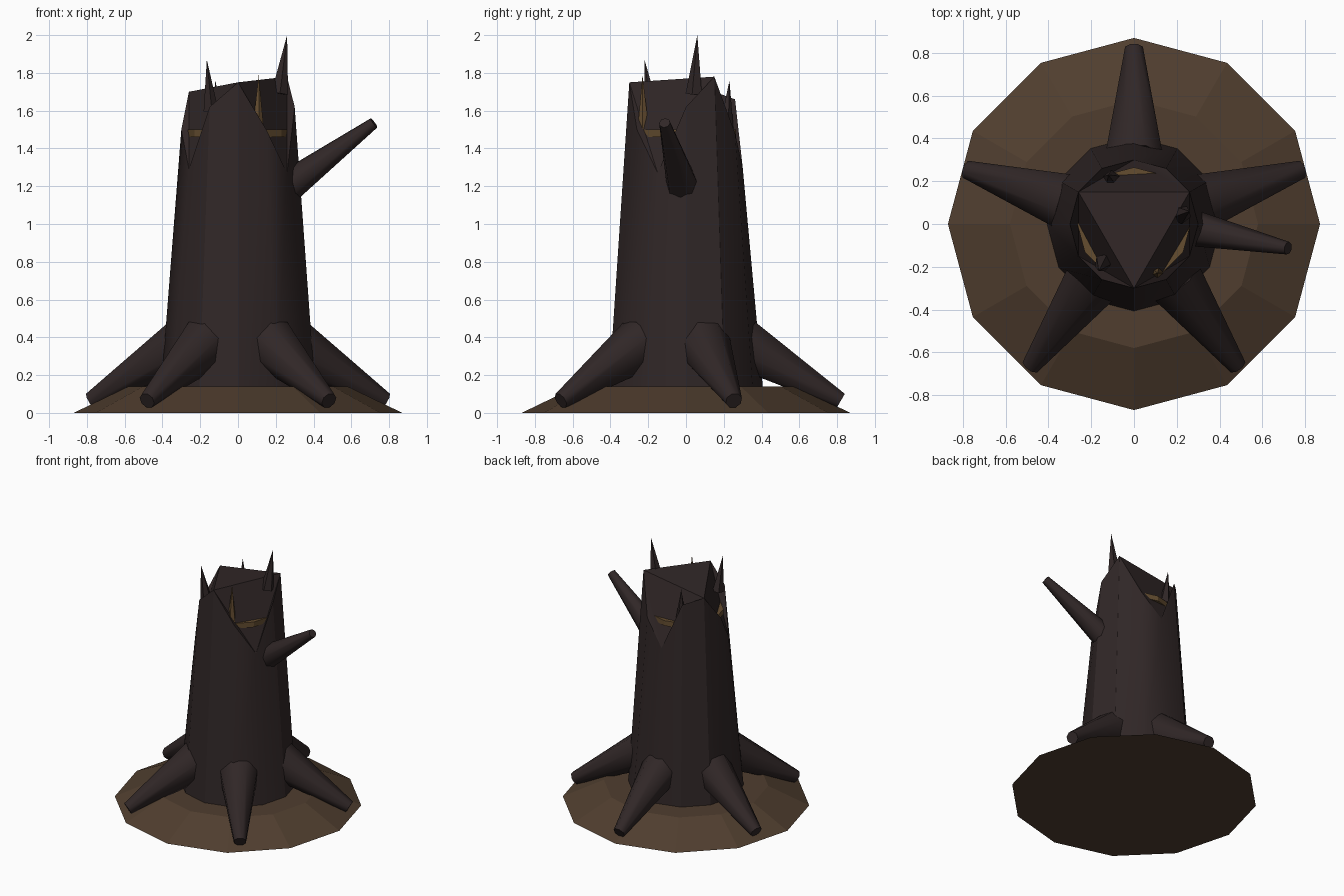
import bpy
import bmesh
from math import cos, sin, radians
from mathutils import Vector, Matrix

cube = bpy.data.objects.get("Cube")
if cube:
    bpy.data.objects.remove(cube)


def material(name, rgb):
    m = bpy.data.materials.new(name)
    m.use_nodes = True
    m.diffuse_color = (*rgb, 1)
    bsdf = next(n for n in m.node_tree.nodes if n.type == 'BSDF_PRINCIPLED')
    bsdf.inputs["Base Color"].default_value = (*rgb, 1)
    return m


BARK = material("dark bark", (0.030, 0.020, 0.020))
SOIL = material("brown soil", (0.080, 0.048, 0.028))
WOOD = material("exposed wood", (0.130, 0.075, 0.030))


def finish(name, bm, mat, smooth=None):
    bmesh.ops.recalc_face_normals(bm, faces=bm.faces)
    mesh = bpy.data.meshes.new(name)
    bm.to_mesh(mesh)
    bm.free()
    mesh.materials.append(mat)
    ob = bpy.data.objects.new(name, mesh)
    bpy.context.collection.objects.link(ob)
    if smooth:
        bpy.ops.object.select_all(action='DESELECT')
        ob.select_set(True)
        bpy.context.view_layer.objects.active = ob
        bpy.ops.object.shade_smooth_by_angle(angle=radians(smooth))
    return ob


def taper(name, start, end, r1, r2, sides, mat, smooth=None, turn=0):
    """Tapered limb running from start to end."""
    start, end = Vector(start), Vector(end)
    axis = end - start
    bm = bmesh.new()
    bmesh.ops.create_cone(bm, cap_ends=True, segments=sides, radius1=r1,
                          radius2=r2, depth=axis.length)
    rot = axis.to_track_quat('Z', 'Y').to_matrix().to_4x4()
    spin = Matrix.Rotation(radians(turn), 4, 'Z')
    bm.transform(Matrix.Translation((start + end) / 2) @ rot @ spin)
    return finish(name, bm, mat, smooth)


# Soil mound
taper("soil_mound", (0, 0, 0), (0, 0, 0.14), 0.87, 0.58, 12, SOIL)

# Trunk: round foot, jagged rim with three peaks, sunken broken top
RIM = [1.62, 1.78, 1.48, 1.30, 1.66, 1.70, 1.50, 1.29, 1.62, 1.75, 1.50, 1.27]
N = len(RIM)
bm = bmesh.new()


def ring_vert(i, r, z):
    a = radians(360 / N * i)
    return bm.verts.new((r * cos(a), r * sin(a), z))


foot = [ring_vert(i, 0.41, 0.1) for i in range(N)]
rim = [ring_vert(i, 0.30, z) for i, z in enumerate(RIM)]
for i in range(N):
    j = (i + 1) % N
    bm.faces.new((foot[i], foot[j], rim[j], rim[i]))
bm.faces.new(foot[::-1])
for p in (1, 5, 9):
    a, b, c, d, e = (rim[(p + k) % N] for k in range(5))
    for tri in ((a, b, c), (c, d, e), (a, c, e)):
        bm.faces.new(tri)
bm.faces.new((rim[1], rim[5], rim[9]))
finish("trunk", bm, BARK, 32)

# Exposed heartwood inside the broken top
taper("heartwood", (0, 0, 1.46), (0, 0, 1.50), 0.265, 0.265, 12, WOOD)

# Roots
for k in range(5):
    a = radians(90 + 72 * k)
    d = Vector((cos(a), sin(a), 0))
    taper(f"root_{k + 1}", d * 0.30 + Vector((0, 0, 0.365)),
          d * 0.82 + Vector((0, 0, 0.065)), 0.145, 0.045, 8, BARK, 50, 22.5)

# Broken branch
taper("branch", (0.28, -0.02, 1.21), (0.72, -0.113, 1.535),
      0.085, 0.03, 8, BARK, 50)

# Splinters on the rim
SPLINTERS = [
    ((0.22, 0.045, 1.69), (0.26, 0.06, 2.0), 0.047, BARK),
    ((-0.145, -0.18, 1.60), (-0.165, -0.22, 1.87), 0.042, BARK),
    ((-0.105, 0.21, 1.50), (-0.12, 0.23, 1.76), 0.042, BARK),
    ((0.105, -0.225, 1.50), (0.11, -0.23, 1.79), 0.032, WOOD),
]
for k, (base, tip, r, mat) in enumerate(SPLINTERS):
    taper(f"splinter_{k + 1}", base, tip, r, 0, 5, mat)
